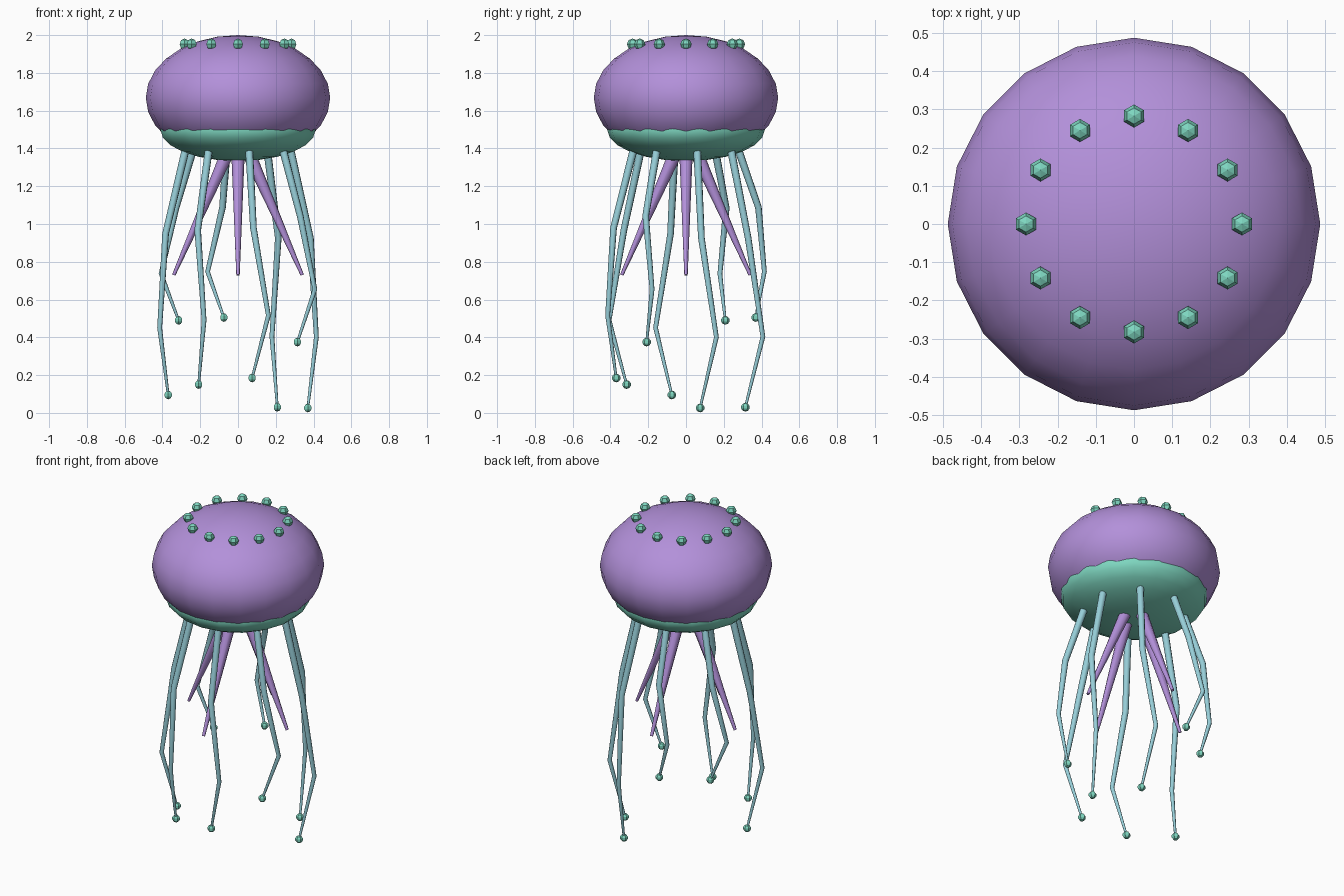
import bpy
from math import sin, cos, pi
from mathutils import Vector

cube = bpy.data.objects.get("Cube")
if cube:
    bpy.data.objects.remove(cube, do_unlink=True)


def material(name, rgb):
    m = bpy.data.materials.new(name)
    m.use_nodes = True
    m.diffuse_color = (*rgb, 1)
    m.node_tree.nodes["Principled BSDF"].inputs["Base Color"].default_value = (*rgb, 1)
    return m


purple = material("soft purple", (0.45, 0.28, 0.70))
teal = material("mint teal", (0.21, 0.68, 0.53))
blue = material("pale blue", (0.31, 0.62, 0.69))


def finish(obj, name, mat, smooth):
    obj.name = name
    obj.data.materials.append(mat)
    if smooth:
        bpy.ops.object.shade_smooth_by_angle(angle=pi / 3)
    return obj


def ball(name, mat, loc, size, segments, rings, smooth):
    bpy.ops.mesh.primitive_uv_sphere_add(segments=segments, ring_count=rings, radius=1, location=loc)
    obj = bpy.context.object
    obj.scale = size
    bpy.ops.object.transform_apply(location=False, rotation=False, scale=True)
    return finish(obj, name, mat, smooth)


def polar(radius, angle, z):
    return Vector((radius * cos(angle), radius * sin(angle), z))


def rod(name, mat, points, radii):
    """Tapered round tube along a bent path, turned into a mesh."""
    curve = bpy.data.curves.new(name, "CURVE")
    curve.dimensions = "3D"
    curve.bevel_depth = 1
    curve.bevel_resolution = 2
    curve.use_fill_caps = True
    spline = curve.splines.new("POLY")
    spline.points.add(len(points) - 1)
    for p, co, r in zip(spline.points, points, radii):
        p.co = (*co, 1)
        p.radius = r
    obj = bpy.data.objects.new(name, curve)
    bpy.context.collection.objects.link(obj)
    bpy.ops.object.select_all(action="DESELECT")
    obj.select_set(True)
    bpy.context.view_layer.objects.active = obj
    bpy.ops.object.convert(target="MESH")
    return finish(bpy.context.object, name, mat, True)


# Bell and its underside
ball("bell", purple, (0, 0, 1.668), (0.488, 0.488, 0.332), 20, 14, True)
ball("bell_underside", teal, (0, 0, 1.5), (0.418, 0.418, 0.167), 18, 12, True)

# Ring of beads on the crown
for i in range(12):
    ball(f"crown_bead_{i + 1}", teal, polar(0.283, i * pi / 6, 1.952), (0.03,) * 3, 6, 4, False)

# Four tapered arms under the bell
for i in range(4):
    a = i * pi / 2
    rod(f"mouth_arm_{i + 1}", purple, [polar(0.05, a, 1.39), polar(0.34, a, 0.73)], [0.036, 0.009])

# Eight trailing tentacles: one bent shape at different lengths
top = 1.388
tip_heights = [0.026, 0.03, 0.505, 0.49, 0.095, 0.15, 0.185, 0.375]
# (radius, angle offset, share of the drop, thickness)
bends = [(0.285, 0.21, 0, 0.021), (0.392, 0.21, 0.34, 0.018),
         (0.445, 0.37, 0.725, 0.013), (0.377, 0.2, 1, 0.007)]
for i, low in enumerate(tip_heights):
    path = [polar(r, i * pi / 4 + turn, top - (top - low) * share) for r, turn, share, _ in bends]
    rod(f"tentacle_{i + 1}", blue, path, [b[3] for b in bends])
    ball(f"tentacle_tip_{i + 1}", teal, path[-1], (0.023,) * 3, 6, 5, False)
